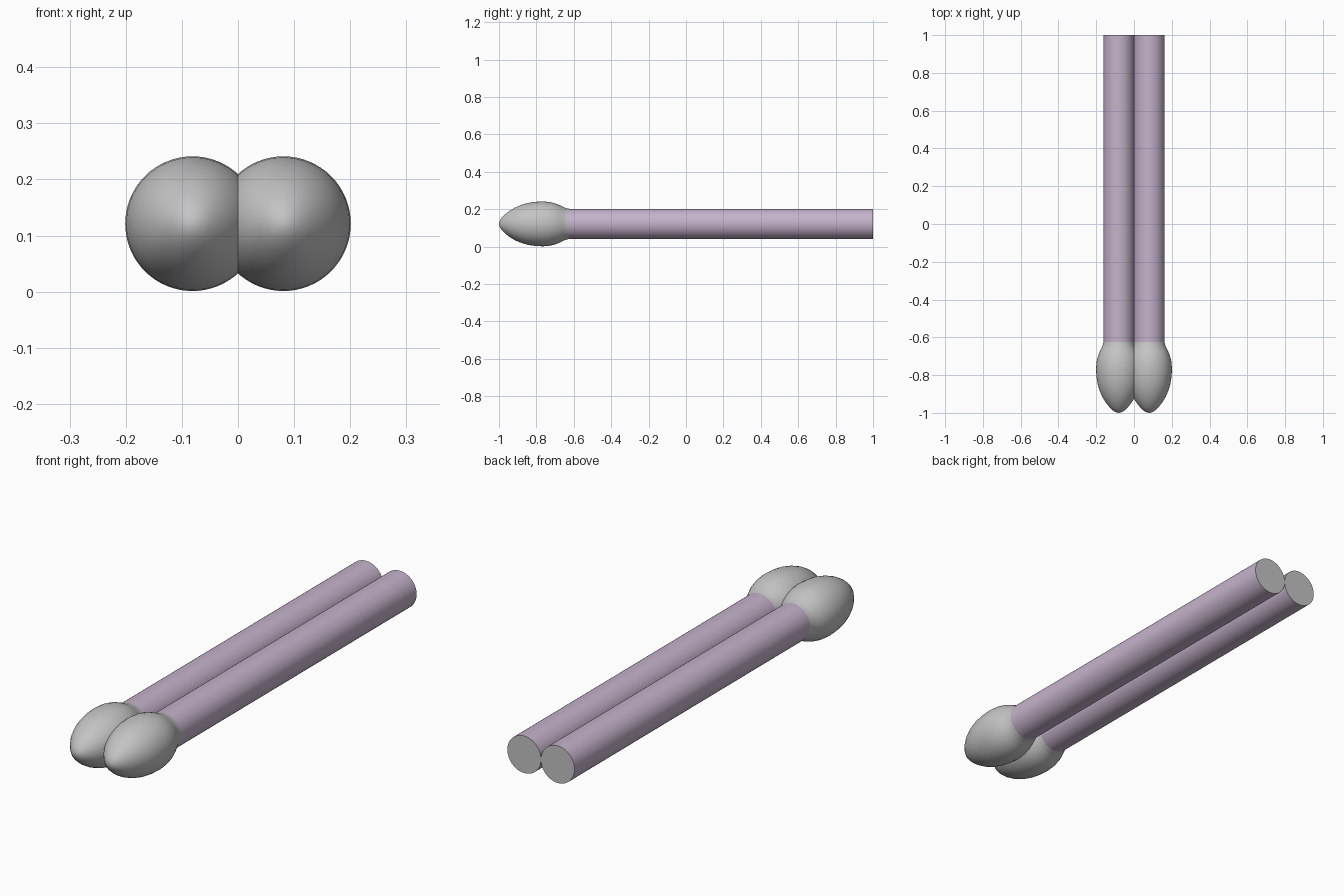
import bpy, bmesh, math

if "Cube" in bpy.data.objects:
    bpy.data.objects.remove(bpy.data.objects["Cube"])

SEG = 64
CX, CZ = 0.081, 0.121

def material(name, rgb):
    m = bpy.data.materials.new(name)
    m.diffuse_color = (*rgb, 1)
    m.use_nodes = True
    m.node_tree.nodes["Principled BSDF"].inputs["Base Color"].default_value = m.diffuse_color
    return m

lilac = material("lilac", (0.56, 0.45, 0.60))
grey = material("light grey", (0.55, 0.55, 0.55))

# (y, radius) profiles, front to back
HEAD = [(-1, 0), (-0.997, 0.014), (-0.988, 0.030), (-0.97, 0.049), (-0.945, 0.069),
        (-0.915, 0.087), (-0.88, 0.102), (-0.845, 0.112), (-0.805, 0.118), (-0.765, 0.12),
        (-0.73, 0.117), (-0.70, 0.110), (-0.675, 0.100), (-0.655, 0.090), (-0.64, 0.084),
        (-0.625, 0.081)]
SHAFT = [(-0.625, 0.081), (1, 0.081)]

def lathe(name, profile, x, mats, cap=False):
    """Revolve a profile about the stick's long axis."""
    bm = bmesh.new()
    rings = []
    for y, r in profile:
        if r == 0:
            rings.append([bm.verts.new((x, y, CZ))] * SEG)
        else:
            rings.append([bm.verts.new((x + r * math.cos(a), y, CZ + r * math.sin(a)))
                          for a in (2 * math.pi * i / SEG for i in range(SEG))])
    for a, b in zip(rings, rings[1:]):
        for i in range(SEG):
            j = (i + 1) % SEG
            quad = [a[i], a[j], b[j], b[i]]
            bm.faces.new(list(dict.fromkeys(quad)))
    if cap:
        bm.faces.new(rings[-1]).material_index = 1
    bmesh.ops.recalc_face_normals(bm, faces=bm.faces)
    # open at the hidden joint, so orient faces outward explicitly
    for f in bm.faces:
        c = f.calc_center_median()
        out = (c.x - x) * f.normal.x + (c.z - CZ) * f.normal.z
        if len(f.verts) > 4:
            out = f.normal.y
        if out < 0:
            f.normal_flip()
    me = bpy.data.meshes.new(name)
    bm.to_mesh(me)
    bm.free()
    for m in mats:
        me.materials.append(m)
    ob = bpy.data.objects.new(name, me)
    bpy.context.collection.objects.link(ob)
    bpy.ops.object.select_all(action='DESELECT')
    ob.select_set(True)
    bpy.context.view_layer.objects.active = ob
    bpy.ops.object.shade_smooth_by_angle(angle=math.radians(40))

# two sticks side by side, each a shaft with a rounded head
for side, x in (("left", -CX), ("right", CX)):
    lathe(side + "_shaft", SHAFT, x, [lilac, grey], cap=True)
    lathe(side + "_head", HEAD, x, [grey])
